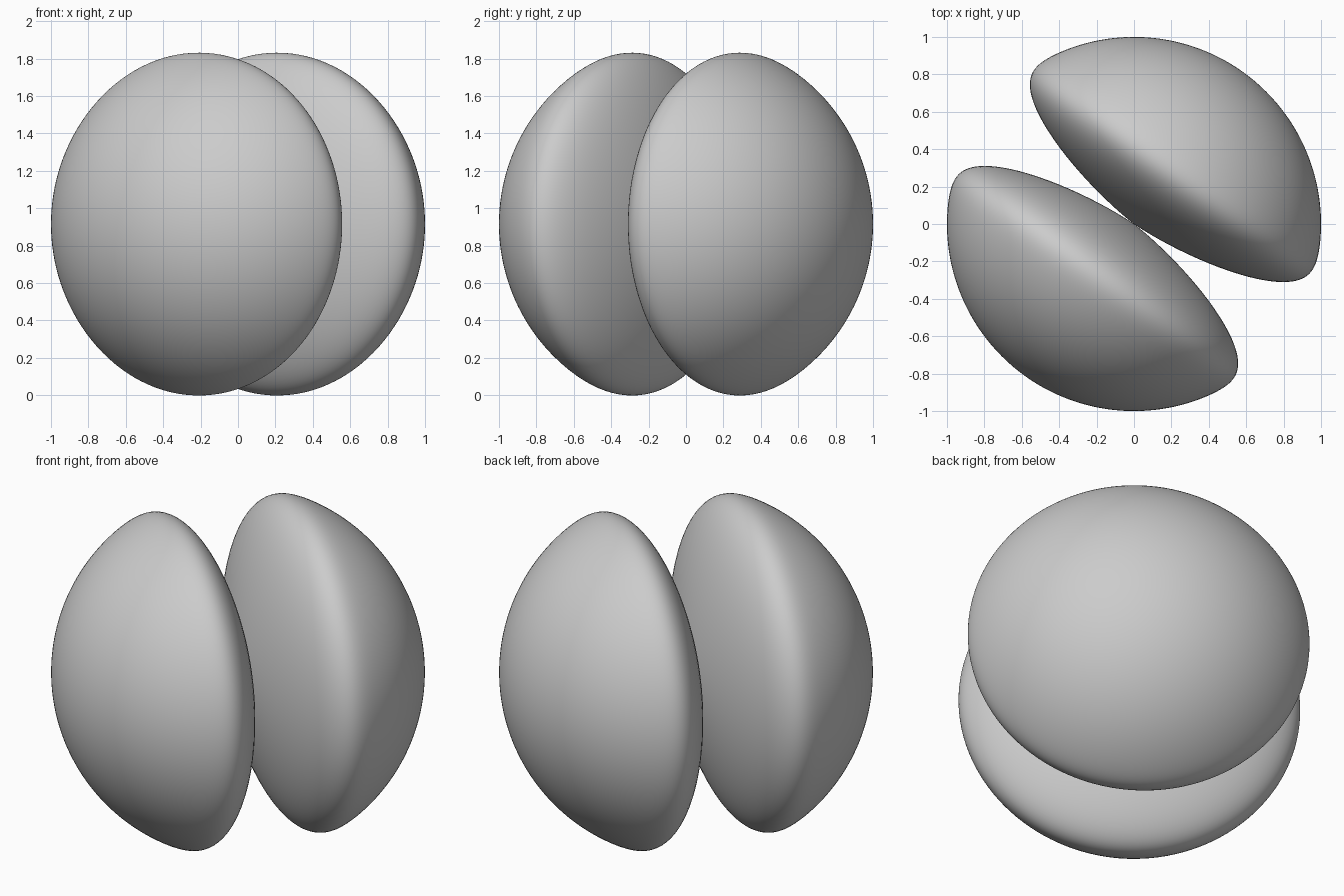
import bpy
import bmesh
import math
from mathutils import Matrix, Vector

cube = bpy.data.objects.get("Cube")
if cube:
    bpy.data.objects.remove(cube)

AXIS_ANGLE = math.radians(54)   # direction of the back lobe in plan
CENTRE_Z = 0.915
SHARPNESS = 29                  # how tightly the lobe pinches at the centre
RINGS, SEGMENTS = 120, 128

grey = bpy.data.materials.new("plain_grey")
grey.use_nodes = True
grey.diffuse_color = (0.6, 0.6, 0.6, 1)
grey.node_tree.nodes["Principled BSDF"].inputs["Base Color"].default_value = (0.6, 0.6, 0.6, 1)


def lobe_point(theta):
    """Profile: a unit arc that shrinks to nothing at a right angle to the axis."""
    radius = 1 - math.sin(theta) ** (2 * SHARPNESS)
    return Vector((radius * math.cos(theta), radius * math.sin(theta), 0))


def make_lobe(name, angle):
    bm = bmesh.new()
    verts = [bm.verts.new(lobe_point(math.pi / 2 * i / RINGS)) for i in range(RINGS + 1)]
    edges = [bm.edges.new(pair) for pair in zip(verts, verts[1:])]
    # Revolve the profile about the lobe axis
    bmesh.ops.spin(bm, geom=verts + edges, cent=(0, 0, 0), axis=(1, 0, 0),
                   angle=math.tau, steps=SEGMENTS, use_duplicate=False)
    bmesh.ops.remove_doubles(bm, verts=bm.verts, dist=0.00005)
    bmesh.ops.recalc_face_normals(bm, faces=bm.faces)
    turn = Matrix.Translation((0, 0, CENTRE_Z)) @ Matrix.Rotation(angle, 4, "Z")
    bmesh.ops.transform(bm, matrix=turn, verts=bm.verts)
    for face in bm.faces:
        face.smooth = True
    mesh = bpy.data.meshes.new(name)
    bm.to_mesh(mesh)
    bm.free()
    mesh.materials.append(grey)
    bpy.context.collection.objects.link(bpy.data.objects.new(name, mesh))


# Two opposite lobes that touch at the centre
make_lobe("back_lobe", AXIS_ANGLE)
make_lobe("front_lobe", AXIS_ANGLE + math.pi)
